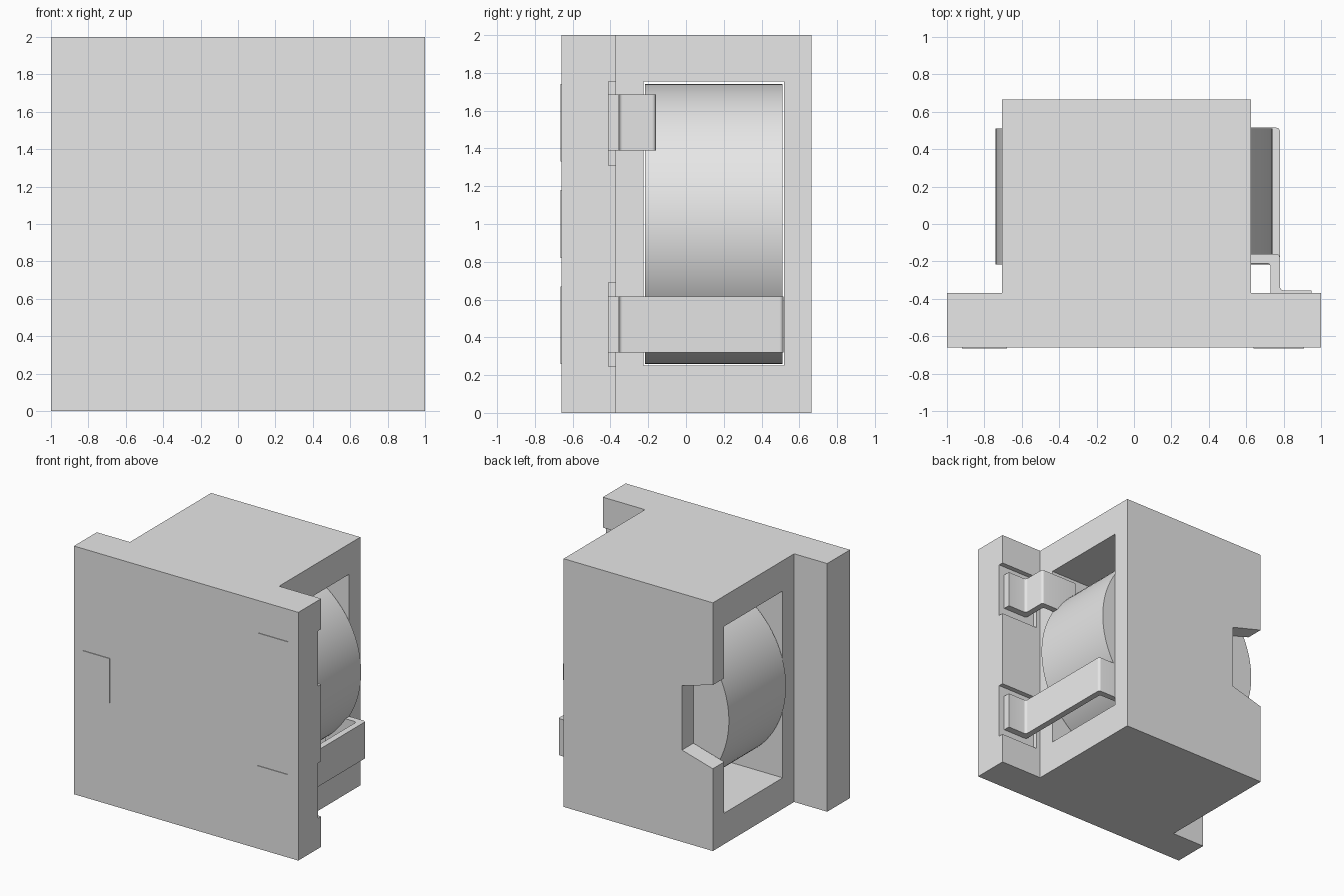
import bpy, bmesh, math
from mathutils import Vector

cube = bpy.data.objects.get("Cube")
if cube:
    bpy.data.objects.remove(cube, do_unlink=True)

grey = bpy.data.materials.new("light_grey")
grey.use_nodes = True
colour = (0.8, 0.8, 0.8, 1)
grey.diffuse_color = colour
grey.node_tree.nodes["Principled BSDF"].inputs["Base Color"].default_value = colour


def prism(name, outline, start, end, axis="z", rounded=(), radius=0.025):
    """Extrude an outline along z (x, y points) or y (x, z points)."""
    place = (lambda a, b: (a, b, start)) if axis == "z" else (lambda a, b: (a, start, b))
    bm = bmesh.new()
    base = [bm.verts.new(place(a, b)) for a, b in outline]
    face = bm.faces.new(base)
    grown = bmesh.ops.extrude_face_region(bm, geom=[face])["geom"]
    shift = Vector((0, 0, end - start)) if axis == "z" else Vector((0, end - start, 0))
    bmesh.ops.translate(bm, vec=shift, verts=[v for v in grown if isinstance(v, bmesh.types.BMVert)])
    # Round the chosen bends
    bends = [e for i in rounded for e in base[i].link_edges
             if abs((e.verts[0].co - e.verts[1].co).normalized().dot(shift.normalized())) > 0.99]
    if bends:
        bmesh.ops.bevel(bm, geom=bends, offset=radius, segments=4, profile=0.5, affect="EDGES")
    bmesh.ops.recalc_face_normals(bm, faces=bm.faces)
    mesh = bpy.data.meshes.new(name)
    bm.to_mesh(mesh)
    bm.free()
    obj = bpy.data.objects.new(name, mesh)
    bpy.context.collection.objects.link(obj)
    mesh.materials.append(grey)
    return obj


def box(name, x0, x1, y0, y1, z0, z1):
    return prism(name, [(x0, y0), (x1, y0), (x1, y1), (x0, y1)], z0, z1)


def activate(obj):
    bpy.ops.object.select_all(action="DESELECT")
    obj.select_set(True)
    bpy.context.view_layer.objects.active = obj


def cut(target, cutter):
    mod = target.modifiers.new("cut", "BOOLEAN")
    mod.operation = "DIFFERENCE"
    mod.solver = "EXACT"
    mod.object = cutter
    activate(target)
    bpy.ops.object.modifier_apply(modifier=mod.name)
    bpy.data.objects.remove(cutter, do_unlink=True)


# Housing: block with a wide front flange
housing = prism("housing", [(-1, -0.66), (1, -0.66), (1, -0.37), (0.625, -0.37),
                            (0.625, 0.665), (-0.705, 0.665), (-0.705, -0.37), (-1, -0.37)], 0, 2)

# Window right through the block, and a flared notch in the back wall
cut(housing, box("window_cutter", -1.5, 1.5, -0.225, 0.52, 0.25, 1.755))
cut(housing, prism("notch_cutter", [(-0.43, 0.74), (-0.43, 1.26), (-0.8, 1.364), (-0.8, 0.636)],
                   0.4, 0.8, axis="y"))

# Shallow terminal pockets in the back of the flange
for low, high in ((0.245, 0.69), (1.31, 1.755)):
    cut(housing, box("pocket_cutter", 0.66, 1.2, -0.41, -0.3, low, high))

# Drum filling the window
bpy.ops.mesh.primitive_cylinder_add(vertices=96, radius=0.74, depth=0.727,
                                    location=(0, 0.1475, 1), rotation=(math.pi / 2, 0, 0))
drum = bpy.context.object
drum.name = "drum"
drum.data.materials.append(grey)


# Bent terminal strips: foot in the pocket, arm, and inward hook
def terminal(name, reach, low, high):
    outline = [(0.95, -0.355), (0.95, -0.41), (0.73, -0.41), (0.73, reach - 0.05),
               (0.45, reach - 0.05), (0.45, reach), (0.78, reach), (0.78, -0.355)]
    return prism(name, outline, low, high, rounded=(2, 3, 6, 7), radius=0.02)


strips = [terminal("upper_terminal", -0.16, 1.39, 1.685),
          terminal("lower_terminal", 0.515, 0.32, 0.615)]

for obj in [drum] + strips:
    activate(obj)
    bpy.ops.object.shade_smooth_by_angle(angle=math.radians(35))

# Thin contact pads on the front face
for name, x0, x1, z0, z1 in (("left_upper_pad", 0.64, 0.91, 1.33, 1.74),
                             ("left_lower_pad", 0.64, 0.91, 0.26, 0.67),
                             ("right_pad", -0.92, -0.68, 0.82, 1.18)):
    box(name, x0, x1, -0.665, -0.655, z0, z1)
